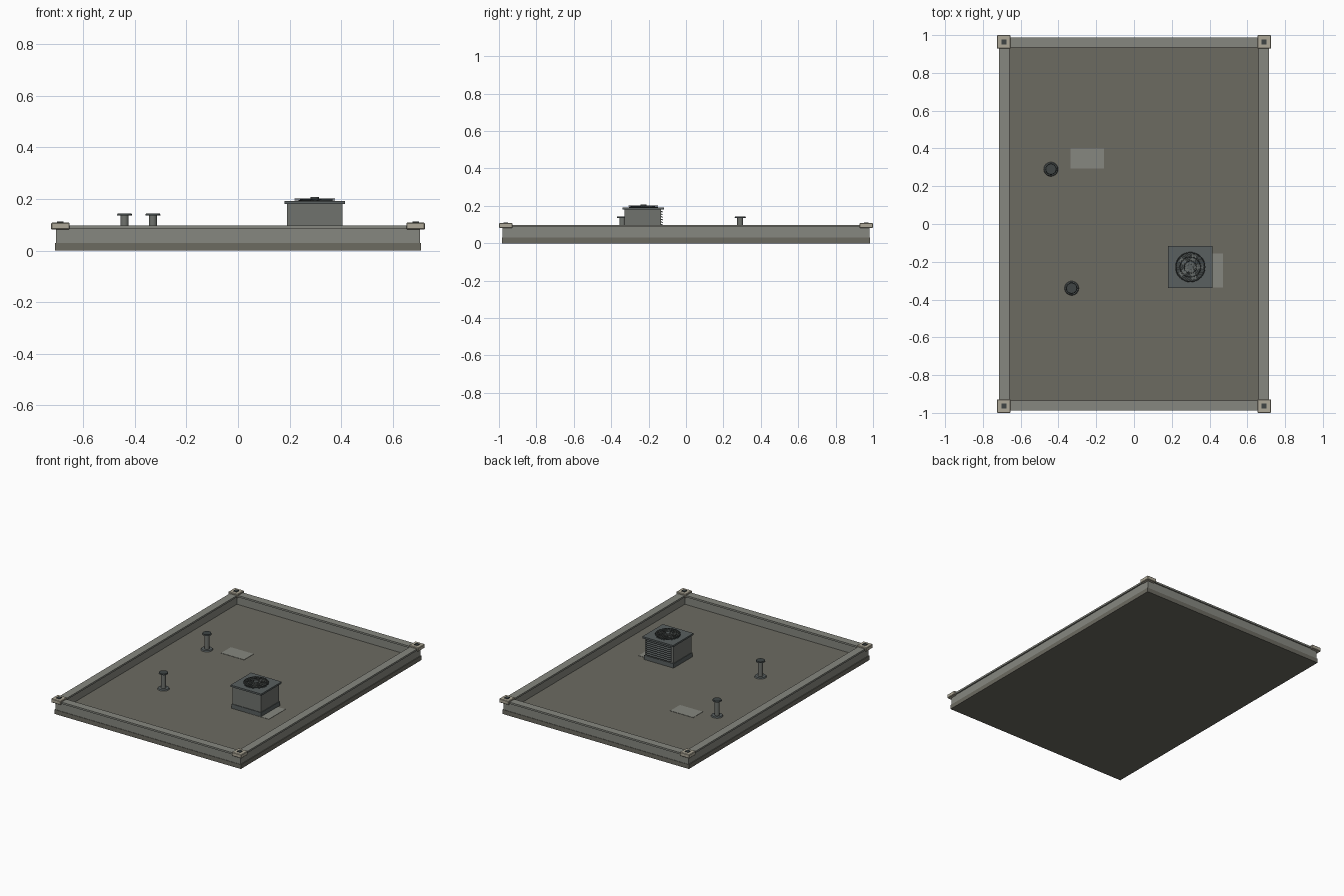
import bpy, math
from mathutils import Vector

if "Cube" in bpy.data.objects:
    bpy.data.objects.remove(bpy.data.objects["Cube"])


def material(name, rgb):
    m = bpy.data.materials.new(name)
    m.diffuse_color = (*rgb, 1)
    m.use_nodes = True
    m.node_tree.nodes["Principled BSDF"].inputs["Base Color"].default_value = m.diffuse_color
    return m


DECK = material("roofing", (0.15, 0.145, 0.12))
WALL = material("parapet_grey", (0.24, 0.245, 0.215))
STONE = material("stone", (0.42, 0.39, 0.31))
METAL = material("metal", (0.10, 0.115, 0.115))
DARK = material("dark_metal", (0.05, 0.06, 0.06))
BODY = material("unit_grey", (0.16, 0.17, 0.155))


def box(name, x0, x1, y0, y1, z0, z1, mat, bevel=0):
    bpy.ops.mesh.primitive_cube_add(size=1, location=((x0 + x1) / 2, (y0 + y1) / 2, (z0 + z1) / 2))
    o = bpy.context.object
    o.name = name
    o.scale = (x1 - x0, y1 - y0, z1 - z0)
    bpy.ops.object.transform_apply(location=False, rotation=False, scale=True)
    o.data.materials.append(mat)
    if bevel:
        b = o.modifiers.new("bevel", 'BEVEL')
        b.width = bevel
        b.segments = 1
    return o


def cyl(name, x, y, r, z0, z1, mat, r2=None):
    bpy.ops.mesh.primitive_cone_add(vertices=24, radius1=r, radius2=r if r2 is None else r2,
                                    depth=z1 - z0, location=(x, y, (z0 + z1) / 2))
    o = bpy.context.object
    o.name = name
    o.data.materials.append(mat)
    bpy.ops.object.shade_smooth_by_angle()
    return o


# Roof slab
box("roof_deck", -0.71, 0.71, -0.983, 0.983, 0, 0.03, DECK)

# Parapet walls, copings and corner caps
for s in (-1, 1):
    ya, yb = sorted((s * 0.945, s * 0.98))
    box("parapet_wall_end", -0.705, 0.705, ya, yb, 0.03, 0.086, WALL)
    ya, yb = sorted((s * 0.935, s * 0.988))
    box("coping_end", -0.66, 0.66, ya, yb, 0.086, 0.098, WALL)
    xa, xb = sorted((s * 0.67, s * 0.705))
    box("parapet_wall_side", xa, xb, -0.945, 0.945, 0.03, 0.086, WALL)
    xa, xb = sorted((s * 0.66, s * 0.714))
    box("coping_side", xa, xb, -0.935, 0.935, 0.086, 0.098, WALL)
    for t in (-1, 1):
        cx, cy = s * 0.689, t * 0.964
        box("corner_cap", cx - .036, cx + .036, cy - .036, cy + .036, 0.082, 0.108, STONE, 0.003)
        box("corner_cap_plug", cx - .013, cx + .013, cy - .013, cy + .013, 0.105, 0.112, DARK)

# Repair patches on the deck
box("roof_patch_back", -0.335, -0.16, 0.295, 0.40, 0.029, 0.032, WALL)
box("roof_patch_front", 0.295, 0.47, -0.335, -0.155, 0.029, 0.032, WALL)

# Vent pipes
for x, y in ((-0.44, 0.29), (-0.33, -0.34)):
    cyl("vent_flange", x, y, 0.038, 0.03, 0.037, METAL, 0.034)
    cyl("vent_pipe", x, y, 0.016, 0.03, 0.137, BODY)
    cyl("vent_cap", x, y, 0.030, 0.136, 0.144, DARK, 0.027)

# Air conditioner casing
ux, uy = 0.298, -0.228
box("unit_plinth", 0.186, 0.41, -0.334, -0.13, 0.03, 0.06, METAL)
box("unit_body", 0.19, 0.406, -0.33, -0.134, 0.06, 0.182, BODY)
box("unit_lid", 0.181, 0.415, -0.34, -0.117, 0.180, 0.192, METAL)

# Louvres on the back of the unit
for i in range(8):
    o = box("louvre", 0.205, 0.391, -0.136, -0.124, -0.0025, 0.0025, METAL)
    o.location.z = 0.072 + i * 0.0138
    o.rotation_euler.x = math.radians(-25)

# Fan: well, blades, hub and guard rings
cyl("fan_well", ux, uy, 0.078, 0.191, 0.1935, DARK)
for i in range(5):
    a = i * math.tau / 5
    o = box("fan_blade", -0.03, 0.03, -0.014, 0.014, -0.001, 0.001, METAL)
    o.location = Vector((ux + 0.038 * math.cos(a), uy + 0.038 * math.sin(a), 0.197))
    o.rotation_euler = (math.radians(12), 0, a)
cyl("fan_hub", ux, uy, 0.016, 0.192, 0.207, METAL)
for r in (0.032, 0.054, 0.077):
    bpy.ops.mesh.primitive_torus_add(major_radius=r, minor_radius=0.0025, major_segments=32,
                                     minor_segments=6, location=(ux, uy, 0.2))
    o = bpy.context.object
    o.name = "fan_guard_ring"
    o.data.materials.append(DARK)

# Wire grid over the fan, clipped to the circle
for i in range(-5, 6):
    d = i * 0.0135
    h = math.sqrt(0.077 ** 2 - d * d)
    box("guard_wire_x", ux - h, ux + h, uy + d - .001, uy + d + .001, 0.2, 0.202, BODY)
    box("guard_wire_y", ux + d - .001, ux + d + .001, uy - h, uy + h, 0.2, 0.202, BODY)
